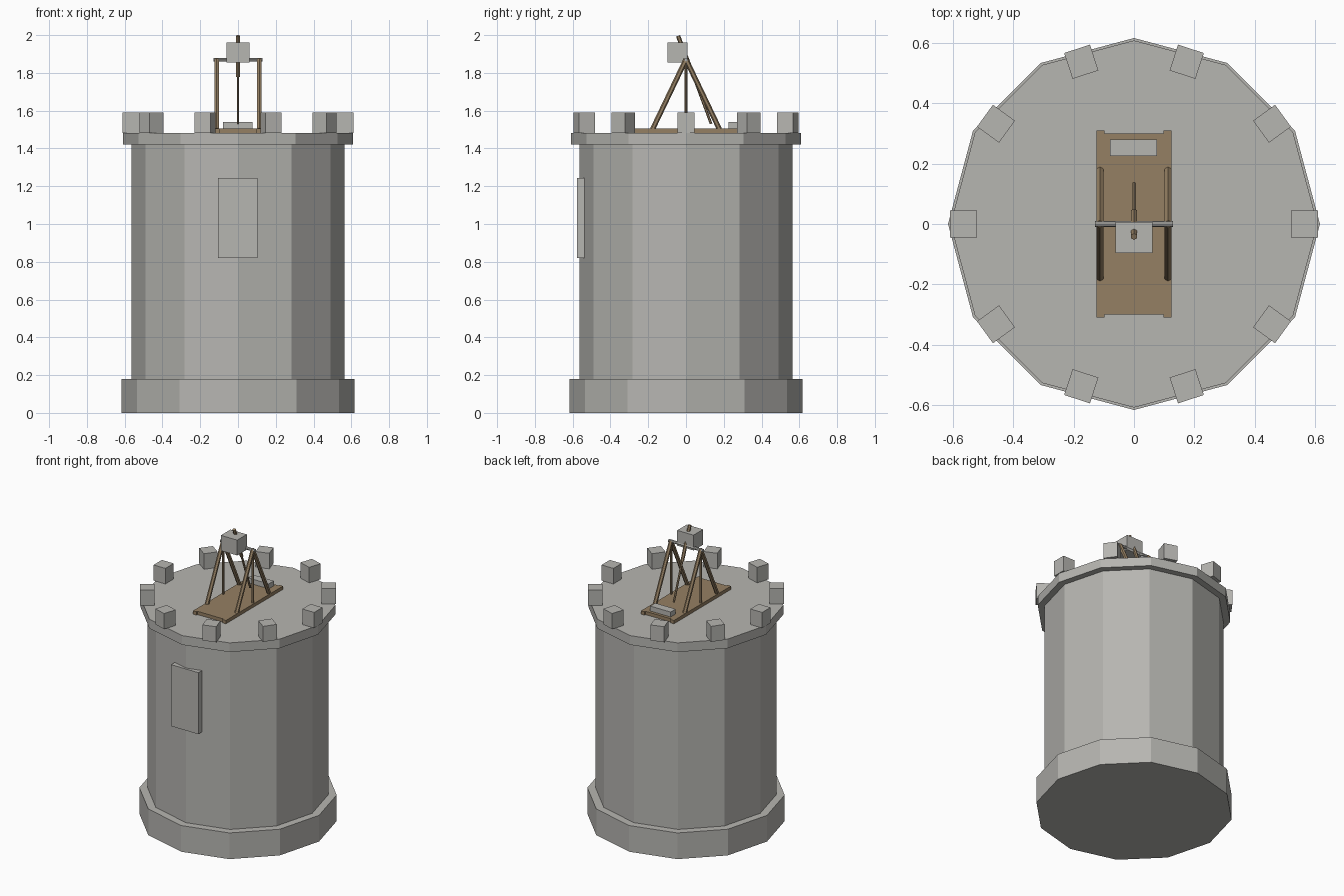
import bpy, bmesh, math
from mathutils import Vector

if "Cube" in bpy.data.objects:
    bpy.data.objects.remove(bpy.data.objects["Cube"])


def material(name, rgb):
    m = bpy.data.materials.new(name)
    m.diffuse_color = (*rgb, 1)
    m.use_nodes = True
    m.node_tree.nodes["Principled BSDF"].inputs["Base Color"].default_value = m.diffuse_color
    return m


STONE = material("pale_stone", (0.47, 0.465, 0.44))
WOOD = material("brown_wood", (0.30, 0.215, 0.125))


def finish(name, bm, mat):
    bmesh.ops.recalc_face_normals(bm, faces=bm.faces)
    me = bpy.data.meshes.new(name)
    bm.to_mesh(me)
    bm.free()
    me.materials.append(mat)
    ob = bpy.data.objects.new(name, me)
    bpy.context.collection.objects.link(ob)
    return ob


def prism(name, points, z0, z1, mat):
    """Extrude a flat outline from z0 to z1."""
    bm = bmesh.new()
    face = bm.faces.new([bm.verts.new((x, y, z0)) for x, y in points])
    ext = bmesh.ops.extrude_face_region(bm, geom=[face])["geom"]
    bmesh.ops.translate(bm, vec=(0, 0, z1 - z0),
                        verts=[v for v in ext if isinstance(v, bmesh.types.BMVert)])
    return finish(name, bm, mat)


def ring(radius, sides=12):
    return [(radius * math.cos(2 * math.pi * i / sides),
             radius * math.sin(2 * math.pi * i / sides)) for i in range(sides)]


def box(name, x, y, z, mat):
    return prism(name, [(x[0], y[0]), (x[1], y[0]), (x[1], y[1]), (x[0], y[1])], *z, mat)


def rod(name, a, b, radius, mat, sides=6):
    """Straight low-poly pole between two points."""
    a, b = Vector(a), Vector(b)
    bm = bmesh.new()
    bmesh.ops.create_cone(bm, cap_ends=True, segments=sides, radius1=radius,
                          radius2=radius, depth=(b - a).length)
    ob = finish(name, bm, mat)
    ob.location = (a + b) / 2
    ob.rotation_euler = (b - a).to_track_quat('Z', 'Y').to_euler()
    return ob


# Twelve-sided tower
prism("tower_base", ring(0.617), 0, 0.18, STONE)
prism("tower_body", ring(0.565), 0.18, 1.42, STONE)
prism("tower_cap", ring(0.609), 1.42, 1.483, STONE)
box("door_panel", (-0.105, 0.102), (-0.577, -0.53), (0.82, 1.243), STONE)

# Ten battlement blocks around the rim
for i in range(10):
    a = math.radians(36 * i)
    block = box("battlement_block", (-0.045, 0.045), (-0.045, 0.045), (1.483, 1.59), STONE)
    block.location = (0.566 * math.cos(a), 0.566 * math.sin(a), 0)
    block.rotation_euler.z = a

# Catapult deck with short corner tabs
quarter = [(0.125, 0.31), (0.098, 0.31), (0.098, 0.30)]
deck = (quarter + [(-x, y) for x, y in reversed(quarter)]
        + [(-x, -y) for x, y in quarter] + [(x, -y) for x, y in reversed(quarter)])
prism("catapult_deck", deck, 1.483, 1.506, WOOD)
box("stone_slab", (-0.079, 0.076), (0.225, 0.28), (1.506, 1.54), STONE)

# Frames on both sides of the arm
for x in (-0.113, 0.113):
    for y in (-0.177, 0.177):
        rod("frame_leg", (x, y, 1.502), (x, 0, 1.872), 0.0135, WOOD)
    rod("frame_post", (x, 0, 1.50), (x, 0, 1.87), 0.007, WOOD)
rod("axle", (-0.13, 0, 1.87), (0.13, 0, 1.87), 0.01, STONE, 8)

# Throwing arm and counterweight
rod("arm_thin_end", (0, 0.133, 1.53), (0, 0.04, 1.78), 0.007, WOOD)
rod("arm_thick_end", (0, 0.04, 1.78), (0, -0.042, 1.996), 0.0115, WOOD)
box("counterweight", (-0.062, 0.062), (-0.097, 0.007), (1.855, 1.96), STONE)
